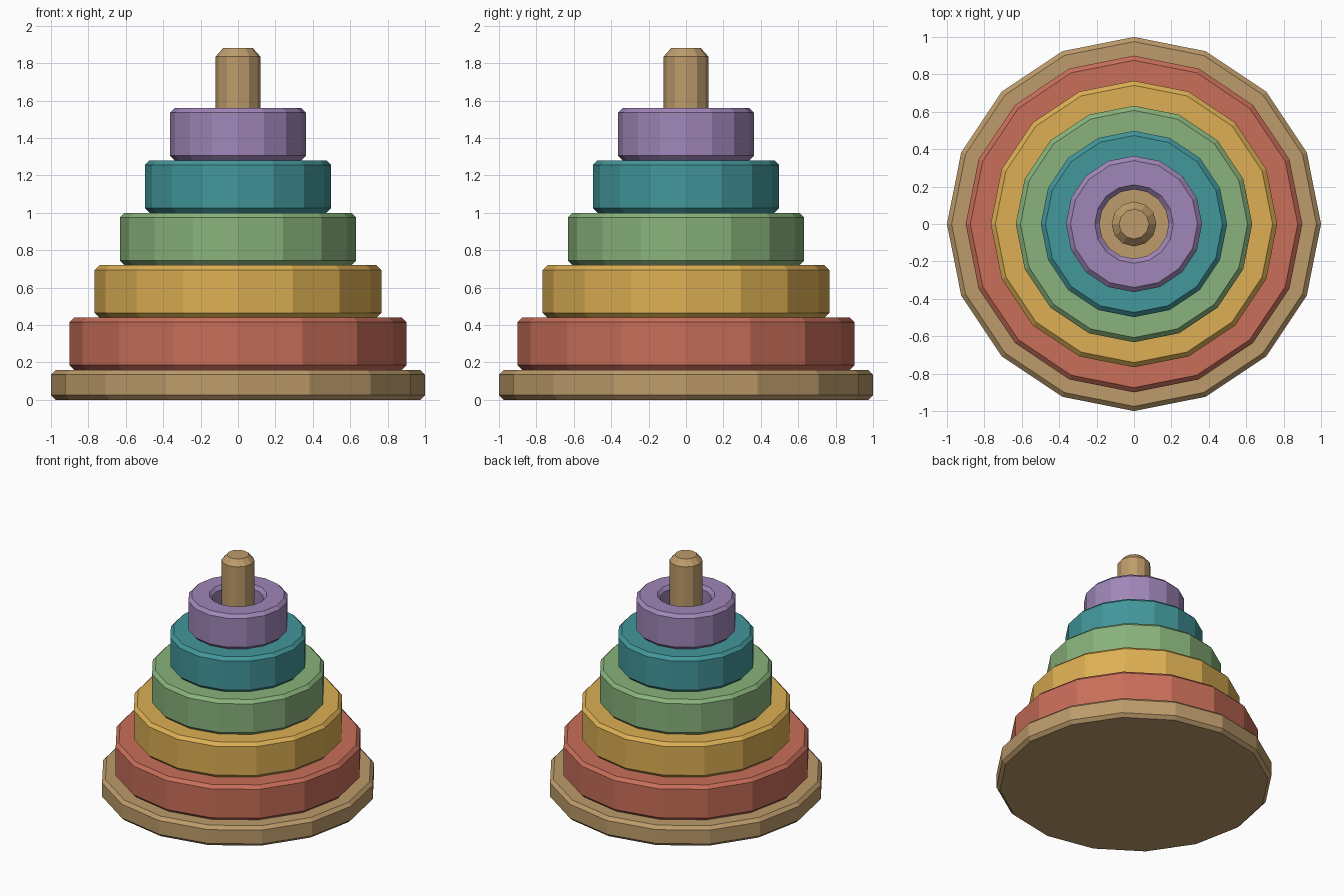
import bpy, bmesh
from math import cos, sin, tau

if "Cube" in bpy.data.objects:
    bpy.data.objects.remove(bpy.data.objects["Cube"])


def material(name, rgb):
    mat = bpy.data.materials.new(name)
    mat.diffuse_color = (*rgb, 1.0)
    mat.use_nodes = True
    mat.node_tree.nodes["Principled BSDF"].inputs["Base Color"].default_value = mat.diffuse_color
    return mat


def lathe(name, profile, sides, mat, hollow=False):
    """Revolve an (r, z) profile; cap both ends, or close it into a ring."""
    bm = bmesh.new()
    loops = [[bm.verts.new((r * cos(tau * i / sides), r * sin(tau * i / sides), z))
              for i in range(sides)] for r, z in profile]
    pairs = list(zip(loops, loops[1:]))
    if hollow:
        pairs.append((loops[-1], loops[0]))
    else:
        bm.faces.new(loops[0][::-1])
        bm.faces.new(loops[-1])
    for a, b in pairs:
        for i in range(sides):
            j = (i + 1) % sides
            bm.faces.new((a[i], a[j], b[j], b[i]))
    bmesh.ops.recalc_face_normals(bm, faces=bm.faces[:])
    mesh = bpy.data.meshes.new(name)
    bm.to_mesh(mesh)
    bm.free()
    mesh.materials.append(mat)
    obj = bpy.data.objects.new(name, mesh)
    bpy.context.collection.objects.link(obj)
    return obj


C = 0.025        # chamfer on base and rings
BASE_H = 0.16
RING_H = 0.28
HOLE = 0.185

wood = material("wood", (0.51, 0.33, 0.147))

# Base plate
lathe("base", [(1 - C, 0), (1, C), (1, BASE_H - C), (1 - C, BASE_H)], 16, wood)

# Central peg with a chamfered tip
lathe("peg", [(0.12, BASE_H - 0.02), (0.12, 1.835), (0.08, 1.88)], 12, wood)

# Stacked rings, shrinking upward
colours = [
    ("red", (0.58, 0.156, 0.10)),
    ("yellow", (0.72, 0.43, 0.087)),
    ("green", (0.25, 0.45, 0.20)),
    ("teal", (0.055, 0.31, 0.33)),
    ("purple", (0.35, 0.24, 0.48)),
]
for k, (label, rgb) in enumerate(colours):
    R = 0.90 - 0.134 * k
    z0 = BASE_H + RING_H * k
    z1 = z0 + RING_H
    lathe(label + "_ring",
          [(HOLE + C, z0), (R - C, z0), (R, z0 + C), (R, z1 - C),
           (R - C, z1), (HOLE + C, z1), (HOLE, z1 - C), (HOLE, z0 + C)],
          16, material(label, rgb), hollow=True)
